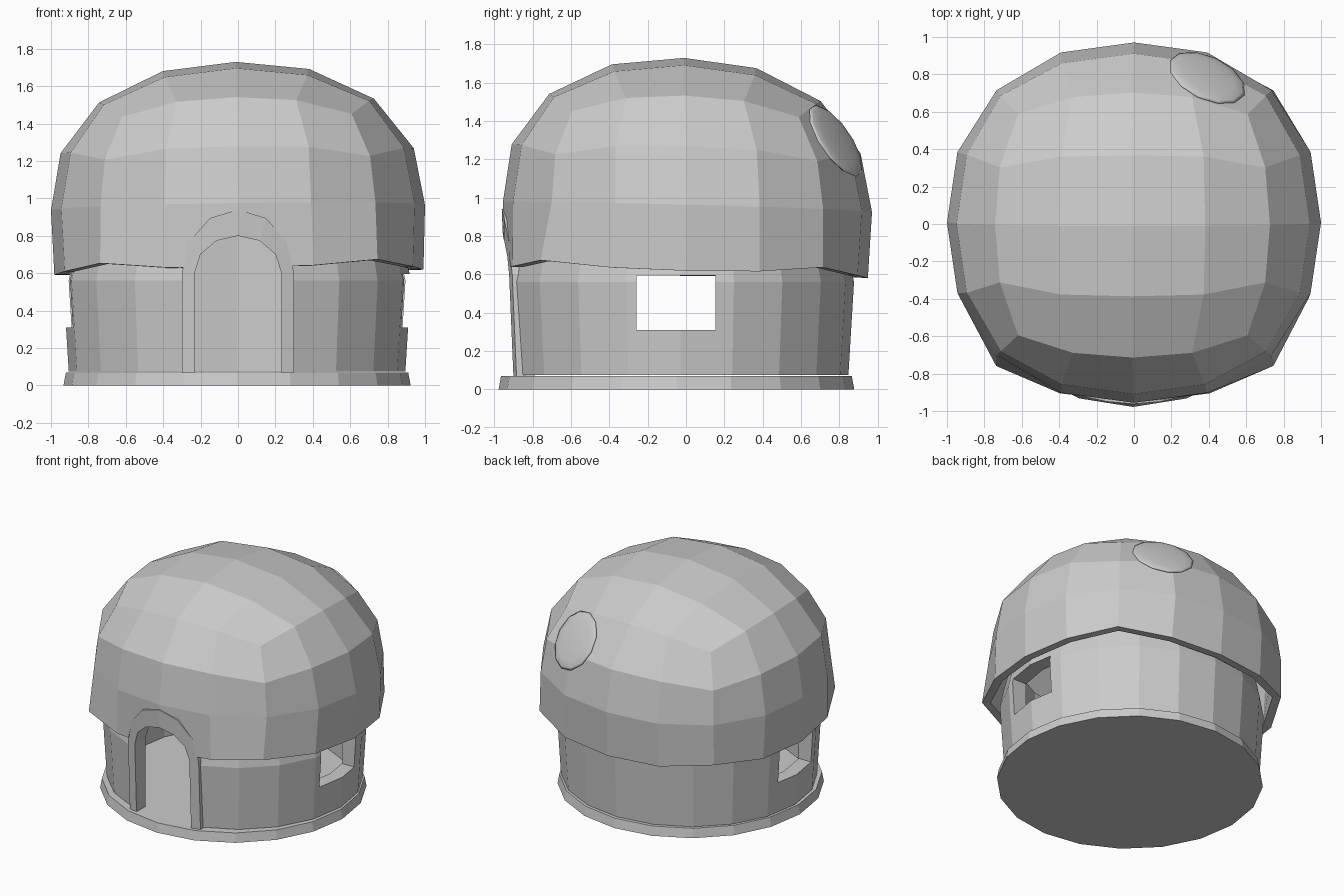
import bpy, bmesh, math
from mathutils import Matrix, Vector

if "Cube" in bpy.data.objects:
    bpy.data.objects.remove(bpy.data.objects["Cube"])


def make(name, bm):
    bmesh.ops.recalc_face_normals(bm, faces=bm.faces)
    me = bpy.data.meshes.new(name)
    bm.to_mesh(me)
    bm.free()
    ob = bpy.data.objects.new(name, me)
    bpy.context.collection.objects.link(ob)
    return ob


def lathe(name, profile, sides, cy, sy, closed):
    """Faceted ring or capped drum from (radius, z) points."""
    bm = bmesh.new()
    rings = []
    for r, z in profile:
        ring = []
        for i in range(sides):
            a = 2 * math.pi * i / sides
            ring.append(bm.verts.new((r * math.cos(a) - 0.005, cy + sy * r * math.sin(a), z)))
        rings.append(ring)
    pairs = list(zip(rings, rings[1:]))
    if closed:
        pairs.append((rings[-1], rings[0]))
    else:
        bm.faces.new(rings[0])
        bm.faces.new(rings[-1])
    for a, b in pairs:
        for i in range(sides):
            j = (i + 1) % sides
            bm.faces.new((a[i], a[j], b[j], b[i]))
    return make(name, bm)


def arch(w, rise, z0, spring=0.6, segs=6):
    pts = [(w, z0)]
    for i in range(segs + 1):
        a = math.pi * i / segs
        pts.append((w * math.cos(a), spring + rise * math.sin(a)))
    return pts + [(-w, z0)]


def cut(ob, cutter):
    m = ob.modifiers.new("cut", 'BOOLEAN')
    m.operation = 'DIFFERENCE'
    m.solver = 'EXACT'
    m.object = cutter
    apply(ob)


def apply(ob):
    bpy.context.view_layer.update()
    dg = bpy.context.evaluated_depsgraph_get()
    me = bpy.data.meshes.new_from_object(ob.evaluated_get(dg))
    ob.modifiers.clear()
    ob.data = me


# Foundation slab and hollow wall (its top is hidden inside the dome)
lathe("base", [(0.928, 0), (0.915, 0.07)], 20, -0.05, 1.0, False)
wall = lathe("wall", [(0.90, 0.075), (0.93, 0.56), (0.905, 0.68), (0.84, 0.95),
                      (0.81, 0.95), (0.81, 0.075)], 20, -0.03, 0.975, True)

# Dome: slightly boxy rounded cube, open below, with a flared lower rim
P = 2.25
bm = bmesh.new()
bmesh.ops.create_cube(bm, size=2)
for _ in range(2):
    bmesh.ops.subdivide_edges(bm, edges=bm.edges[:], cuts=1, use_grid_fill=True)
    for v in bm.verts:
        v.co.normalize()
low = [f for f in bm.faces if f.calc_center_median().z < -0.32]
bmesh.ops.delete(bm, geom=low, context='FACES')
tilt = Matrix.Rotation(math.radians(-1.5), 3, 'X') @ Matrix.Rotation(math.radians(-0.8), 3, 'Y')
for v in bm.verts:
    x, y, z = v.co
    k = sum(abs(c) ** P for c in (x, y, z)) ** (-1 / P)
    h, s, push = z * k * 0.78, 1.0, 0.0
    if z < -0.2:
        mid = (-z - 0.303) / 0.08  # 0 at rim corners, 1 at rim middles
        h, s = -0.305 - 0.04 * mid, 1.045
        push = 0.045 * (1 - mid) if y < -0.3 else 0.0
    co = tilt @ Vector((x * k * s, y * k * s * 0.963, h))
    co.y -= 0.05 * max(co.z, 0) + push
    v.co = co + Vector((0, 0.008, 0.95))
dome = make("dome_roof", bm)
if max(dome.data.polygons, key=lambda p: p.center.z).normal.z < 0:
    dome.data.flip_normals()
sol = dome.modifiers.new("thickness", 'SOLIDIFY')
sol.thickness = 0.06
sol.offset = -1
apply(dome)

# Find the roof surface where the patch sits
start = Vector((0, 0, 0.95))
ray = Vector((0.38, 0.76, 0.34)).normalized()
_, spot, _, _ = dome.ray_cast(start + ray * 3, -ray)
n = Vector((spot.x, spot.y / 0.93, (spot.z - 0.95) / 0.61)).normalized()

# Doorway opening through wall and dome
bm = bmesh.new()
f = bm.faces.new([bm.verts.new((x, -1.3, z)) for x, z in arch(0.297, 0.337, 0.0)])
ext = bmesh.ops.extrude_face_region(bm, geom=[f])
for g in ext["geom"]:
    if isinstance(g, bmesh.types.BMVert):
        g.co.y = -0.6
door_cutter = make("door_cutter", bm)
cut(wall, door_cutter)
cut(dome, door_cutter)

# Window openings on both sides
bm = bmesh.new()
bmesh.ops.create_cube(bm, size=1, matrix=Matrix.Translation((0, -0.052, 0.452)) @
                      Matrix.Diagonal((3, 0.41, 0.285, 1)))
window_cutter = make("window_cutter", bm)
cut(wall, window_cutter)
for c in (door_cutter, window_cutter):
    bpy.data.objects.remove(c)

# Arched door frame, curved with the wall and leaning slightly forward
bm = bmesh.new()
loops = []
for w, rise, back in ((0.232, 0.2, 0), (0.3, 0.34, 0), (0.3, 0.34, 1), (0.232, 0.2, 1)):
    loops.append([bm.verts.new((x, -0.79 if back else -0.922 - 0.042 * z + 0.45 * x * x, z))
                  for x, z in arch(w, rise, 0.07)])
for k in range(4):
    a, b = loops[k], loops[(k + 1) % 4]
    for i in range(len(a) - 1):
        bm.faces.new((a[i], a[i + 1], b[i + 1], b[i]))
for i in (0, -1):
    bm.faces.new([l[i] for l in loops])
make("door_frame", bm)

# Shallow rounded patch on the back of the roof
bm = bmesh.new()
bmesh.ops.create_uvsphere(bm, u_segments=12, v_segments=8, radius=1)
mat = (Matrix.Translation(spot - n * 0.012) @ n.to_track_quat('Z', 'Y').to_matrix().to_4x4() @
       Matrix.Diagonal((0.22, 0.22, 0.024, 1)))
bmesh.ops.transform(bm, verts=bm.verts, matrix=mat)
patch = make("roof_patch", bm)
for poly in patch.data.polygons:
    poly.use_smooth = True
